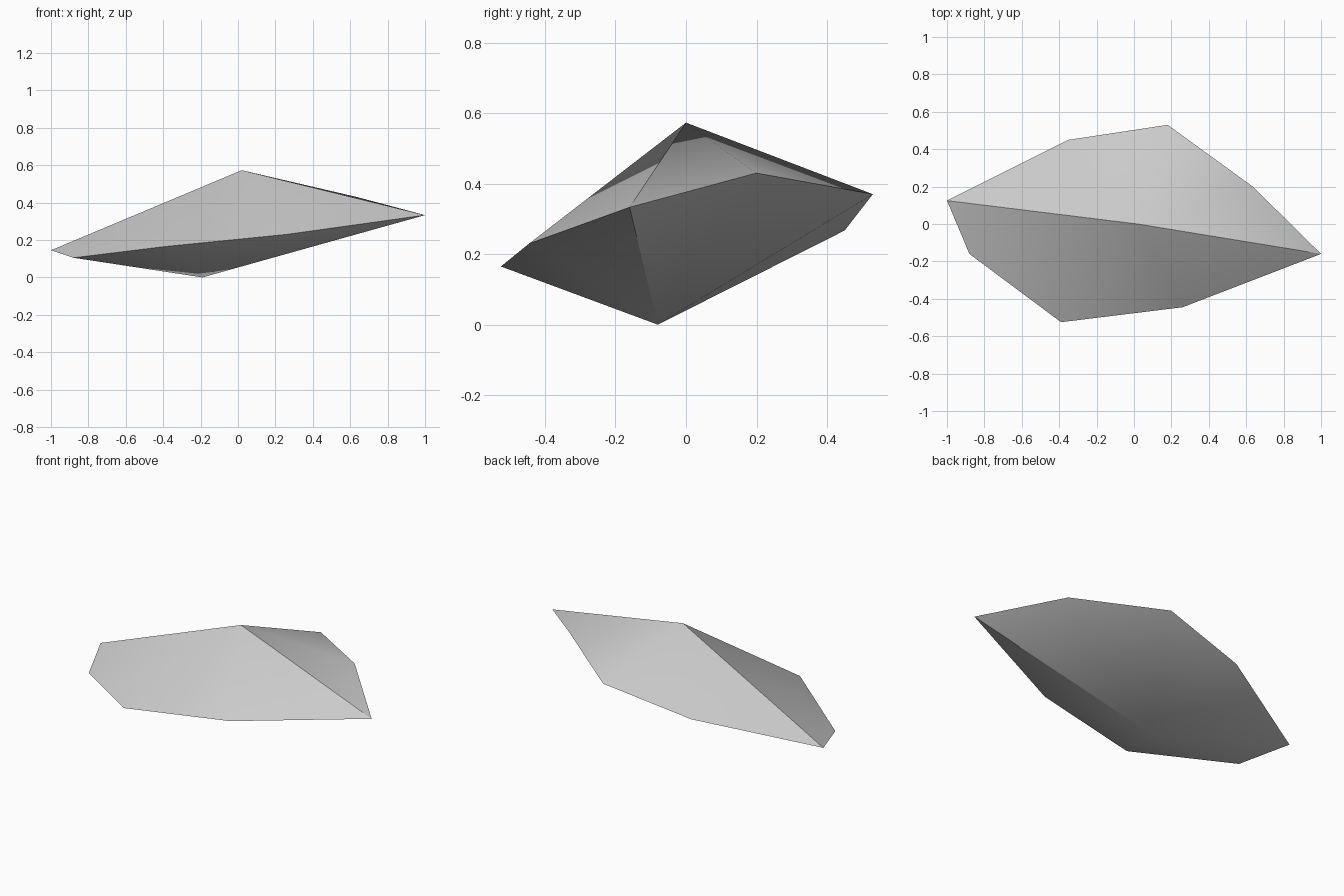
import bpy
import math

cube = bpy.data.objects.get("Cube")
if cube:
    bpy.data.objects.remove(cube, do_unlink=True)

# Plain grey stone
stone = bpy.data.materials.new("grey_stone")
stone.use_nodes = True
color = (0.6, 0.6, 0.6, 1.0)
stone.diffuse_color = color
stone.node_tree.nodes["Principled BSDF"].inputs["Base Color"].default_value = color

# Tilted rim, counter-clockwise, with a peak above and a tip below
rim = [
    (-1.0, 0.125, 0.145), (-0.88, -0.16, 0.105), (-0.39, -0.525, 0.165),
    (0.26, -0.445, 0.23), (1.0, -0.16, 0.333), (0.635, 0.2, 0.43),
    (0.18, 0.53, 0.37), (-0.35, 0.45, 0.267),
]
peak = (0.02, 0.0, 0.573)
tip = (-0.19, -0.08, 0.0)
n = len(rim)
faces = []
for i in range(n):
    j = (i + 1) % n
    faces += [(i, j, n), (j, i, n + 1)]

mesh = bpy.data.meshes.new("rock")
mesh.from_pydata(rim + [peak, tip], [], faces)
mesh.materials.append(stone)
rock = bpy.data.objects.new("rock", mesh)
bpy.context.collection.objects.link(rock)

# Soft facets, crisp ridges
bpy.ops.object.select_all(action="DESELECT")
rock.select_set(True)
bpy.context.view_layer.objects.active = rock
bpy.ops.object.shade_smooth_by_angle(angle=math.radians(30))
